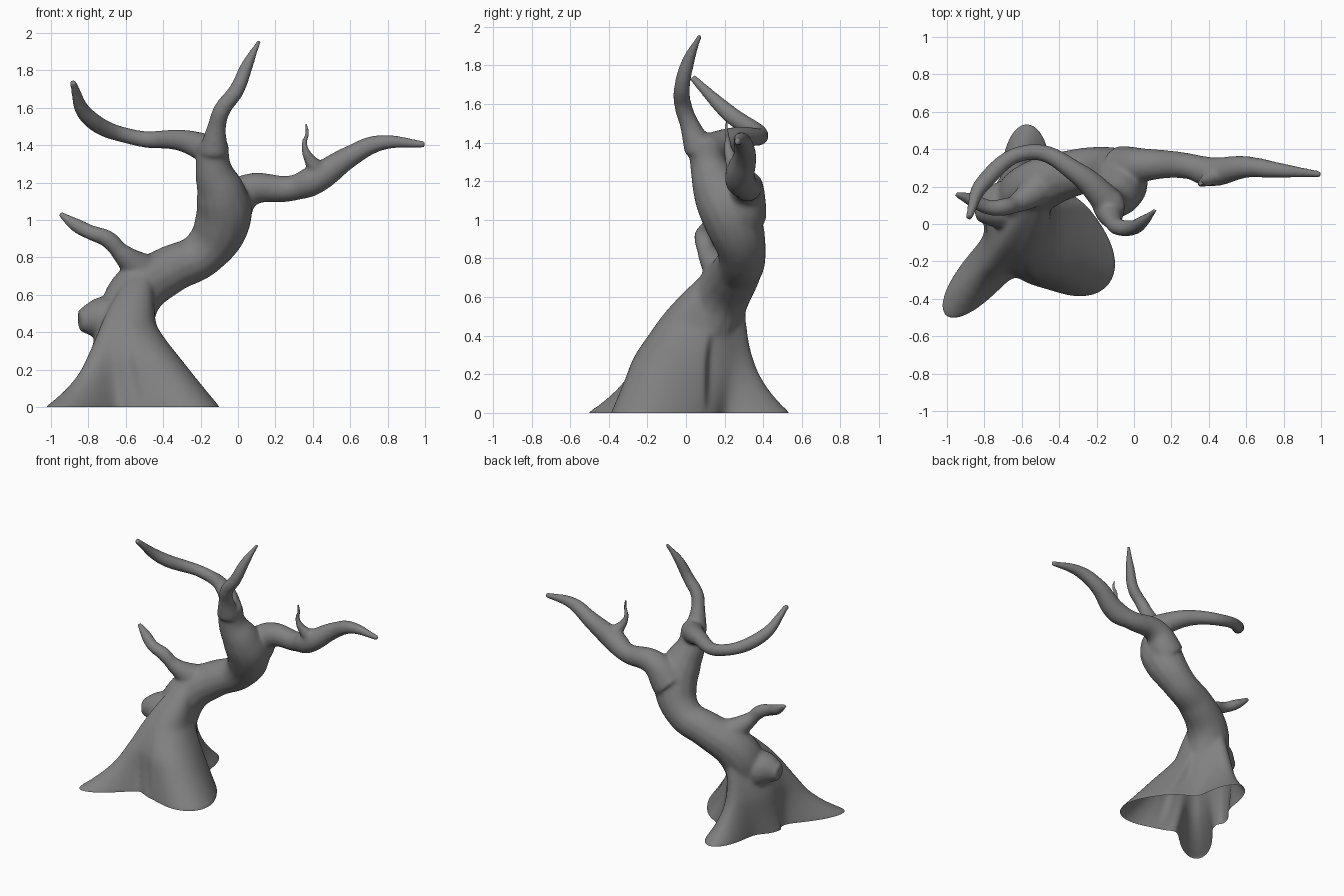
import bpy, bmesh
from math import sin, cos, exp, radians
from mathutils import Vector

if "Cube" in bpy.data.objects:
    bpy.data.objects.remove(bpy.data.objects["Cube"])

bm = bmesh.new()


def add_limb(*pts):
    """Tapered tube through points (x, y, z, radius)."""
    cu = bpy.data.curves.new("limb_path", 'CURVE')
    cu.dimensions = '3D'
    cu.bevel_depth, cu.bevel_resolution, cu.resolution_u = 1, 5, 12
    cu.use_fill_caps = True
    sp = cu.splines.new('BEZIER')
    sp.radius_interpolation = 'CARDINAL'
    sp.bezier_points.add(len(pts) - 1)
    for bp, p in zip(sp.bezier_points, pts):
        bp.co, bp.radius = p[:3], p[3]
        bp.handle_left_type = bp.handle_right_type = 'AUTO'
    ob = bpy.data.objects.new("limb_path", cu)
    bpy.context.collection.objects.link(ob)
    dg = bpy.context.evaluated_depsgraph_get()
    me = bpy.data.meshes.new_from_object(ob.evaluated_get(dg))
    bm.from_mesh(me)
    bpy.data.objects.remove(ob)
    bpy.data.meshes.remove(me)


# Trunk up to the crown
add_limb((-.61, .10, .40, .15), (-.55, .18, .60, .15), (-.37, .26, .73, .13), (-.19, .29, .82, .125),
         (-.08, .24, 1.00, .15), (-.09, .17, 1.14, .135), (-.13, .12, 1.27, .10), (-.135, .09, 1.41, .085))
# Top shoot
add_limb((-.13, .07, 1.36, .08), (-.115, .02, 1.49, .053), (-.085, -.015, 1.59, .047), (-.01, -.02, 1.69, .043),
         (.05, .015, 1.83, .034), (.115, .075, 1.96, .015))
# Right branch and its twig
add_limb((-.07, .29, 1.02, .13), (.05, .315, 1.155, .092), (.29, .31, 1.17, .07), (.40, .28, 1.21, .08),
         (.60, .305, 1.34, .06), (.75, .29, 1.41, .045), (1.005, .265, 1.405, .02))
add_limb((.43, .26, 1.26, .05), (.365, .22, 1.36, .026), (.355, .215, 1.42, .018),
         (.372, .21, 1.46, .015), (.36, .21, 1.52, .012))
# Upper left branch
add_limb((-.12, .10, 1.36, .085), (-.30, .27, 1.425, .06), (-.55, .385, 1.44, .044),
         (-.80, .225, 1.55, .046), (-.885, .03, 1.74, .022))
# Lower left branch
add_limb((-.48, .22, .70, .11), (-.62, .115, .82, .056), (-.70, .09, .90, .048), (-.78, .09, .93, .042),
         (-.87, .13, .975, .038), (-.955, .16, 1.035, .018))
# Knob on the trunk
add_limb((-.66, .11, .46, .13), (-.74, .09, .47, .12), (-.85, .07, .46, .06))

# Root flare: lobes (angle, reach, spread) that ease into an oval trunk
ROOTS = [(-36, .33, 26), (-131, .44, 13), (89, .32, 16), (18, .08, 22), (-88, .05, 12), (166, .03, 30)]


def flare_point(deg, z):
    a = radians(deg)
    r = .22 + sum(h * exp(-.5 * ((deg - c) / w) ** 2) for c, h, w in ROOTS)
    s = min(max(z, 0) / .45, 1)
    ease = 1.1 if -80 < deg < 20 else 2.4         # broad front root is straight, the others sweep
    t = .88 * (1 - (1 - s) ** ease)
    foot = Vector((-.58 + r * cos(a), r * sin(a), z))
    oval = Vector((-.63 + .155 * cos(a), .03 + .27 * sin(a), z))
    p = foot.lerp(oval, t)
    u = max(z - .25, 0) / .47                     # narrow and lean into the trunk
    return p.lerp(Vector((-.47, .25, z)), .68 * u ** 1.6)


heights = [-.1] + [.04 * i for i in range(19)]
rings = [[bm.verts.new(flare_point(d, z)) for d in range(-180, 180, 4)] for z in heights]
for a, b in zip(rings, rings[1:]):
    for i in range(len(a)):
        bm.faces.new((a[i - 1], a[i], b[i], b[i - 1]))
bm.faces.new(rings[0][::-1])
bm.faces.new(rings[-1])
bmesh.ops.remove_doubles(bm, verts=bm.verts, dist=1e-5)
bmesh.ops.triangulate(bm, faces=[f for f in bm.faces if len(f.verts) > 4])
bmesh.ops.recalc_face_normals(bm, faces=bm.faces)
me = bpy.data.meshes.new("tree")
bm.to_mesh(me)
bm.free()
tree = bpy.data.objects.new("tree", me)
bpy.context.collection.objects.link(tree)

# Fuse and soften all parts
fuse = tree.modifiers.new("fuse", 'REMESH')
fuse.mode, fuse.voxel_size = 'VOXEL', .009
soft = tree.modifiers.new("soften", 'SMOOTH')
soft.factor, soft.iterations = .5, 30
dg = bpy.context.evaluated_depsgraph_get()
fused = bpy.data.meshes.new_from_object(tree.evaluated_get(dg))
tree.modifiers.clear()

# Cut level with the ground, leaving the hollow underside open
bm = bmesh.new()
bm.from_mesh(fused)
bmesh.ops.bisect_plane(bm, geom=bm.verts[:] + bm.edges[:] + bm.faces[:], dist=1e-5,
                       plane_co=Vector((0, 0, 0)), plane_no=Vector((0, 0, 1)), clear_inner=True)
for f in bm.faces:
    f.smooth = True
bm.to_mesh(fused)
bm.free()
tree.data = fused

# Dark grey bark
bark = bpy.data.materials.new("bark")
bark.diffuse_color = (.22, .22, .22, 1)
bark.use_nodes = True
bark.node_tree.nodes["Principled BSDF"].inputs["Base Color"].default_value = bark.diffuse_color
fused.materials.clear()
fused.materials.append(bark)
